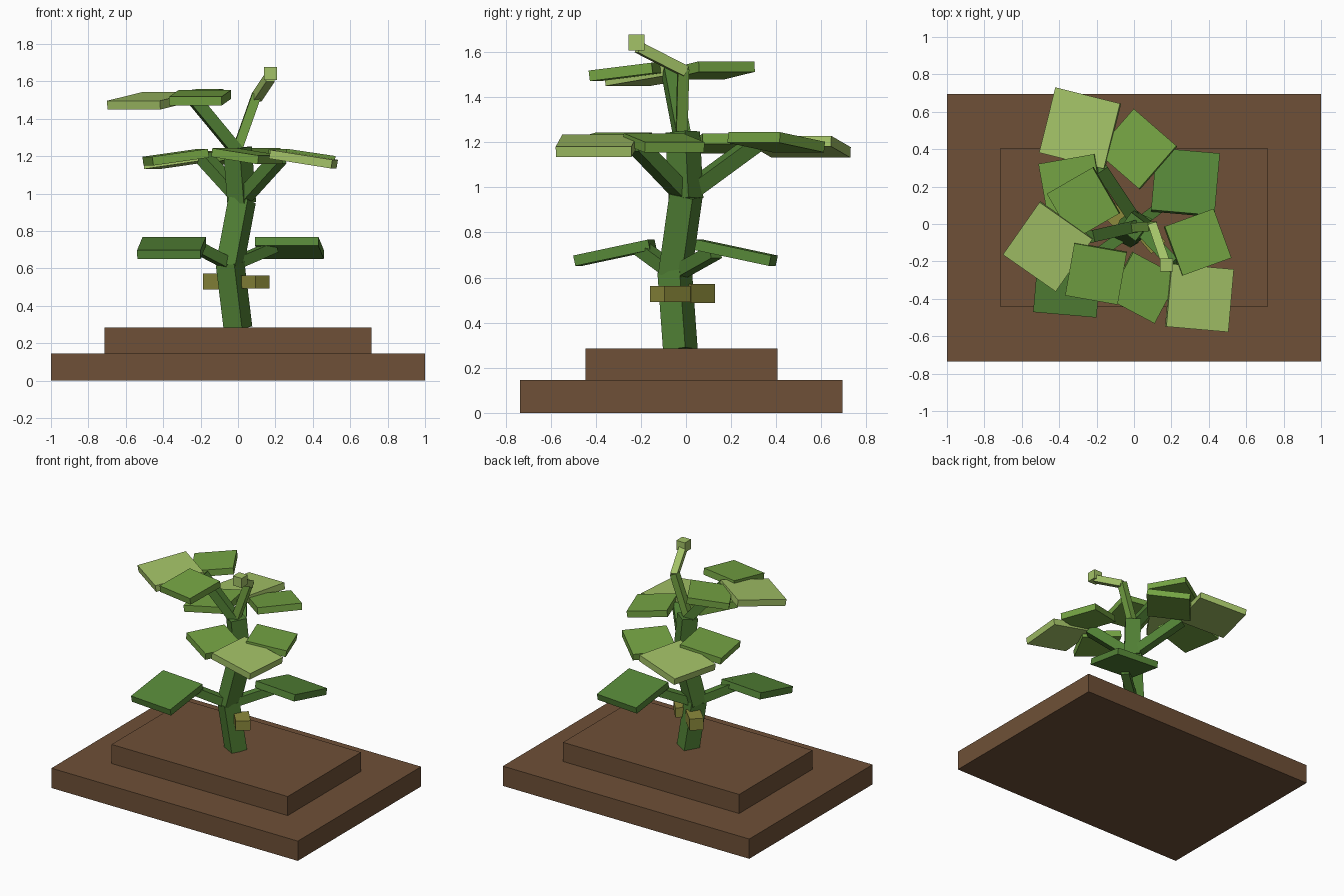
import bpy
from math import radians
from mathutils import Vector, Matrix

cube = bpy.data.objects.get("Cube")
if cube:
    bpy.data.objects.remove(cube, do_unlink=True)


def material(name, rgb):
    """Flat material from 8-bit sRGB values."""
    col = [((c / 255 + 0.055) / 1.055) ** 2.4 for c in rgb] + [1.0]
    m = bpy.data.materials.new(name)
    m.use_nodes = True
    m.diffuse_color = col
    bsdf = m.node_tree.nodes["Principled BSDF"]
    bsdf.inputs["Base Color"].default_value = col
    return m


SOIL = material("soil brown", (110, 80, 55))
LIGHT = material("light leaf green", (163, 194, 103))
GREEN = material("leaf green", (116, 163, 67))
DARK = material("dark leaf green", (86, 135, 56))
STEM = material("stem green", (80, 127, 52))
OLIVE = material("bud olive", (140, 138, 60))


def box(name, size, matrix, mat):
    """Box of a given size, placed by a matrix."""
    bpy.ops.mesh.primitive_cube_add(size=1)
    ob = bpy.context.object
    ob.name = name
    ob.data.transform(matrix @ Matrix.Diagonal((*size, 1)))
    ob.data.materials.append(mat)
    return ob


def beam(name, start, end, width, mat=STEM, twist=0):
    """Square bar running from start to end."""
    a, b = Vector(start), Vector(end)
    d = b - a
    rot = d.to_track_quat("Z", "Y").to_matrix().to_4x4()
    place = Matrix.Translation((a + b) / 2) @ rot @ Matrix.Rotation(radians(twist), 4, "Z")
    return box(name, (width, width, d.length), place, mat)


def plate(name, centre, size, heading, tilt, mat):
    """Box turned to a heading, drooping along it."""
    place = (Matrix.Translation(centre) @ Matrix.Rotation(radians(heading), 4, "Z")
             @ Matrix.Rotation(radians(tilt), 4, "Y"))
    return box(name, size, place, mat)


# Stepped soil bed
box("soil_base", (2, 1.43, 0.145), Matrix.Translation((0, -0.02, 0.0725)), SOIL)
box("soil_step", (1.43, 0.85, 0.145), Matrix.Translation((0, -0.02, 0.2125)), SOIL)

# Bent trunk
beam("trunk_lower", (0, -0.025, 0.28), (-0.042, -0.05, 0.625), 0.113, twist=30)
beam("trunk_middle", (-0.045, -0.05, 0.61), (0.022, 0, 0.965), 0.113, twist=30)
beam("trunk_upper", (0.02, 0, 0.95), (-0.003, -0.015, 1.245), 0.11, twist=20)

# Branches
beam("lower_branch_back", (-0.03, -0.04, 0.62), (0.19, 0.13, 0.715), 0.06)
beam("lower_branch_front", (-0.04, -0.05, 0.62), (-0.25, -0.2, 0.73), 0.06)
beam("middle_branch_front", (0.02, -0.01, 0.97), (0.22, -0.22, 1.19), 0.07)
beam("middle_branch_back", (0.02, 0, 0.97), (-0.18, 0.3, 1.19), 0.07)
beam("top_branch", (0, -0.015, 1.22), (-0.24, -0.07, 1.51), 0.065)

# Sprout with its tip bud
beam("sprout_lower", (-0.01, -0.02, 1.22), (0.1, -0.012, 1.53), 0.05, GREEN)
beam("sprout_upper", (0.1, -0.005, 1.515), (0.17, -0.21, 1.62), 0.048, LIGHT)
box("sprout_tip", (0.07, 0.07, 0.07), Matrix.Translation((0.173, -0.22, 1.642)), LIGHT)

# Buds on the trunk
plate("bud_front", (0.083, -0.07, 0.527), (0.15, 0.1, 0.07), -50, 0, OLIVE)
plate("bud_back", (-0.1, 0.042, 0.53), (0.15, 0.095, 0.085), 135, 0, OLIVE)

# Leaves: name, centre, width, heading, droop, colour
leaves = [
    ("top_leaf_main", (-0.46, -0.12, 1.497), 0.345, 235, 8, LIGHT),
    ("top_leaf_left", (-0.203, -0.265, 1.512), 0.285, 260, 7, GREEN),
    ("top_leaf_right", (-0.27, 0.11, 1.518), 0.285, 210, 7, GREEN),
    ("front_leaf_main", (0.35, -0.395, 1.184), 0.337, -5, 9, LIGHT),
    ("front_leaf_right", (0.05, -0.34, 1.2), 0.283, -28, 8, GREEN),
    ("front_leaf_left", (0.34, -0.098, 1.197), 0.28, 20, 8, GREEN),
    ("back_leaf_main", (-0.288, 0.512, 1.18), 0.36, 166, 8, LIGHT),
    ("back_leaf_left", (0.015, 0.4, 1.2), 0.305, 139, 8, GREEN),
    ("back_leaf_right", (-0.333, 0.198, 1.195), 0.305, 190, 8, GREEN),
    ("low_leaf_back", (0.275, 0.222, 0.71), 0.34, 85, 12, DARK),
    ("low_leaf_front", (-0.355, -0.315, 0.71), 0.34, 265, 12, DARK),
]
for name, centre, width, heading, droop, mat in leaves:
    plate(name, centre, (width, width, 0.047), heading, droop, mat)
